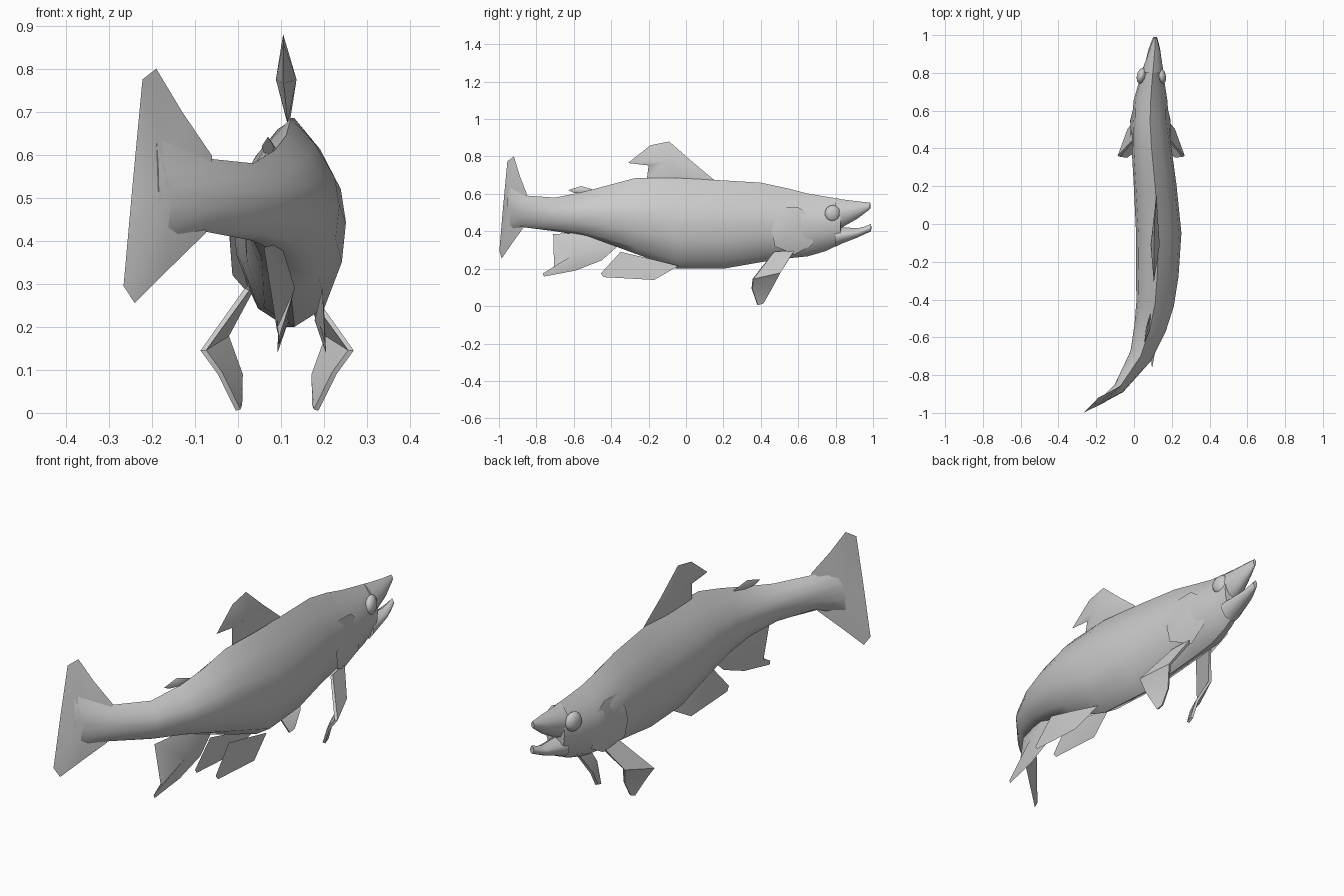
import bpy, bmesh, math
from mathutils import Vector

cube = bpy.data.objects.get("Cube")
if cube:
    bpy.data.objects.remove(cube, do_unlink=True)

grey = bpy.data.materials.new("plain grey")
grey.use_nodes = True
COLOUR = (0.6, 0.6, 0.6, 1)
grey.diffuse_color = COLOUR
grey.node_tree.nodes["Principled BSDF"].inputs["Base Color"].default_value = COLOUR


def finish(name, bm, angle=45):
    bmesh.ops.recalc_face_normals(bm, faces=bm.faces)
    mesh = bpy.data.meshes.new(name)
    bm.to_mesh(mesh)
    bm.free()
    obj = bpy.data.objects.new(name, mesh)
    bpy.context.collection.objects.link(obj)
    mesh.materials.append(grey)
    bpy.ops.object.select_all(action='DESELECT')
    bpy.context.view_layer.objects.active = obj
    obj.select_set(True)
    bpy.ops.object.shade_smooth_by_angle(angle=math.radians(angle))
    return obj


# Unit cross-section: pointed back, full flank, rounded belly
HALF = [(0, 1), (.5, .7), (.9, .32), (1, 0), (.92, -.38), (.58, -.82), (0, -1)]
SECTION = HALF + [(-x, z) for x, z in HALF[-2:0:-1]]


def loft(name, stations):
    """Skin rings given as (y, x centre, half width, top z, bottom z)."""
    bm = bmesh.new()
    rings = []
    for i, (y, x, w, top, low) in enumerate(stations):
        a, b = stations[max(i - 1, 0)], stations[min(i + 1, len(stations) - 1)]
        along = Vector((b[1] - a[1], b[0] - a[0], 0)).normalized()
        side = Vector((-along.y, along.x, 0))
        mid, h = (top + low) / 2, (top - low) / 2
        rings.append([bm.verts.new(Vector((x, y, mid + v * h)) + side * u * w)
                      for u, v in SECTION])
    n = len(SECTION)
    for r, s in zip(rings, rings[1:]):
        for k in range(n):
            bm.faces.new((r[k], r[(k + 1) % n], s[(k + 1) % n], s[k]))
    bm.faces.new(rings[0])
    bm.faces.new(rings[-1])
    return finish(name, bm, 50)


def fin(name, outline, centre, puff):
    """Closed fin: sharp rim, both sides swelling to the centre."""
    bm = bmesh.new()
    rim = [bm.verts.new(p) for p in outline]
    for sign in (1, -1):
        hub = bm.verts.new(Vector(centre) + sign * Vector(puff))
        for a, b in zip(rim, rim[1:] + rim[:1]):
            bm.faces.new((a, b, hub))
    return finish(name, bm, 60)


# Curved trunk with head, from mouth corner to tail root
loft("body", [
    (.83, .102, .052, .572, .335), (.75, .095, .068, .585, .295),
    (.65, .088, .09, .602, .266), (.54, .085, .097, .63, .255),
    (.4, .093, .105, .66, .235), (.2, .112, .113, .672, .2),
    (-.05, .131, .12, .685, .2), (-.27, .123, .113, .685, .28),
    (-.42, .112, .1, .645, .335), (-.55, .085, .085, .61, .375),
    (-.7, .035, .06, .58, .4), (-.87, -.08, .03, .592, .422),
    (-.95, -.19, .01, .64, .4)])
loft("upper_jaw", [(.8, .1, .055, .577, .41), (.83, .102, .051, .571, .418),
                   (.92, .11, .029, .56, .47), (.985, .112, .008, .553, .52)])
loft("lower_jaw", [(.8, .1, .052, .425, .318), (.83, .102, .048, .422, .333),
                   (.92, .108, .032, .416, .368), (.955, .11, .022, .425, .385),
                   (.99, .112, .01, .44, .4)])

# Bent pectoral fins, pelvic plates, gill covers and eyes on both sides
for side, label in ((1, "left"), (-1, "right")):
    def p(x, y, z, axis=.091):
        return (axis + side * x, y, z)

    bm = bmesh.new()
    rows = [[(.06, .58, .3), (.075, .47, .29)],
            [(.125, .505, .178), (.178, .36, .145)],
            [(.09, .455, .085), (.138, .355, .09)],
            [(.092, .415, .015), (.096, .385, .005)]]
    grid = [[bm.verts.new(p(*q)) for q in row] for row in rows]
    for r, s in zip(grid, grid[1:]):
        bm.faces.new((r[0], r[1], s[1], s[0]))
    bmesh.ops.recalc_face_normals(bm, faces=bm.faces)
    bmesh.ops.solidify(bm, geom=bm.faces[:], thickness=.012)
    finish(label + "_pectoral_fin", bm, 30)

    fin(label + "_pelvic_fin",
        [p(x, y, z, .148) for x, y, z in (
            (.03, -.04, .215), (.04, -.2, .255), (.048, -.35, .29),
            (.054, -.455, .175), (.056, -.44, .155), (.056, -.17, .14))],
        p(.048, -.25, .205, .148), (.006, 0, .002))

    fin(label + "_gill_cover",
        [p(x, y, z, .087) for x, y, z in (
            (.078, .51, .53), (.102, .475, .46), (.106, .46, .4),
            (.1, .475, .32), (.06, .58, .275), (.07, .68, .33),
            (.075, .68, .47), (.08, .6, .53))],
        p(.101, .55, .41, .087), (.006, 0, 0))

    bm = bmesh.new()
    bmesh.ops.create_uvsphere(bm, u_segments=10, v_segments=7, radius=.045)
    for v in bm.verts:
        v.co.x *= .55
    eye = finish(label + "_eye", bm, 60)
    eye.location = p(.053, .785, .495, .092)
    eye.rotation_euler.z = side * .25

# Fins on the centre line
fin("tail_fin",
    [(-.06, -.85, .597), (-.13, -.89, .7), (-.19, -.92, .8), (-.222, -.955, .775),
     (-.245, -.978, .53), (-.266, -.998, .295), (-.24, -.985, .255),
     (-.16, -.93, .335), (-.075, -.87, .418)],
    (-.17, -.937, .51), (.013, -.009, 0))
fin("dorsal_fin",
    [(.118, .15, .675), (.11, .03, .775), (.105, -.09, .88), (.105, -.19, .86),
     (.105, -.31, .765), (.108, -.2, .752), (.115, -.21, .675), (.118, -.02, .66)],
    (.112, -.11, .775), (.024, 0, 0))
fin("adipose_fin",
    [(.088, -.47, .615), (.07, -.56, .642), (.055, -.63, .62), (.06, -.6, .605),
     (.08, -.53, .6)],
    (.073, -.56, .62), (.01, -.004, 0))
fin("anal_fin",
    [(.06, -.71, .385), (.1, -.52, .395), (.115, -.36, .325), (.118, -.45, .245),
     (.108, -.59, .19), (.095, -.76, .158), (.095, -.765, .175), (.09, -.705, .195)],
    (.108, -.57, .29), (.024, -.006, 0))
